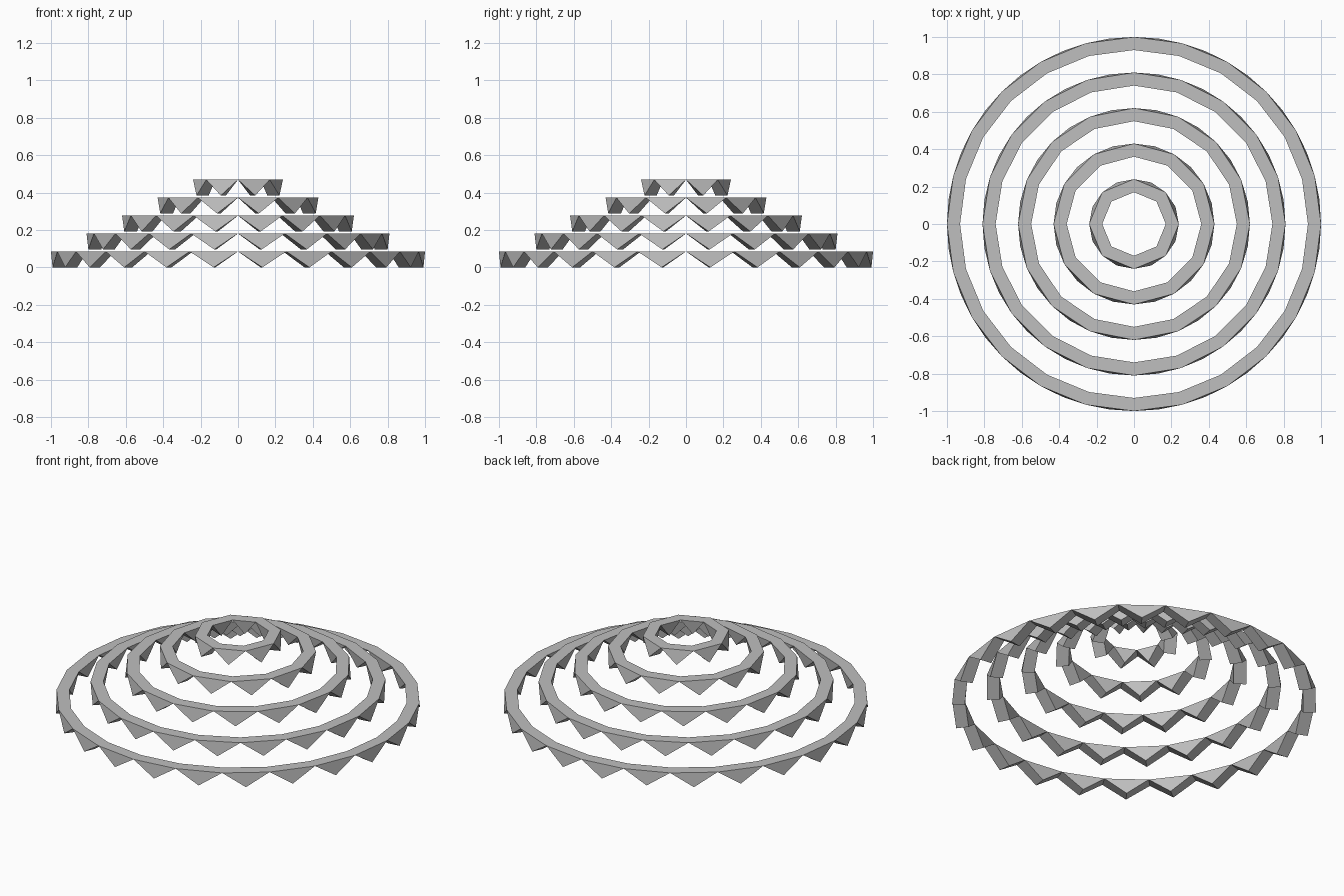
import bpy
import bmesh
from math import sin, cos, pi

cube = bpy.data.objects.get("Cube")
if cube:
    bpy.data.objects.remove(cube, do_unlink=True)

grey = bpy.data.materials.new("light_grey")
grey.use_nodes = True
colour = (0.52, 0.52, 0.52, 1)
grey.diffuse_color = colour
grey.node_tree.nodes["Principled BSDF"].inputs["Base Color"].default_value = colour

BAND = 0.07      # radial width of every ring
HEIGHT = 0.085   # depth of the teeth
STEP = 0.096     # rise from one ring to the next


def toothed_ring(name, radius, teeth, base):
    """Ring of triangular prisms that point down and meet at their top corners."""
    bm = bmesh.new()

    def edge(turn, z):
        # Inner and outer point on one radial line
        a = pi / 2 + 2 * pi * turn / teeth
        return [bm.verts.new((r * cos(a), r * sin(a), z))
                for r in (radius - BAND, radius)]

    tops = [edge(i, base + HEIGHT) for i in range(teeth)]
    for i in range(teeth):
        a_in, a_out = tops[i]
        b_in, b_out = tops[(i + 1) % teeth]
        t_in, t_out = edge(i + 0.5, base)
        bm.faces.new((a_in, a_out, b_out, b_in))   # flat top
        bm.faces.new((a_out, t_out, b_out))        # outer triangle
        bm.faces.new((a_in, b_in, t_in))           # inner triangle
        bm.faces.new((a_in, t_in, t_out, a_out))   # sloping undersides
        bm.faces.new((b_in, b_out, t_out, t_in))

    mesh = bpy.data.meshes.new(name)
    bm.to_mesh(mesh)
    bm.free()
    mesh.materials.append(grey)
    obj = bpy.data.objects.new(name, mesh)
    bpy.context.collection.objects.link(obj)


# Five rings, from the widest at the bottom to the smallest on top
for level in range(5):
    toothed_ring(f"toothed_ring_{level + 1}", 1 - 0.19 * level,
                 24 - 4 * level, STEP * level)
